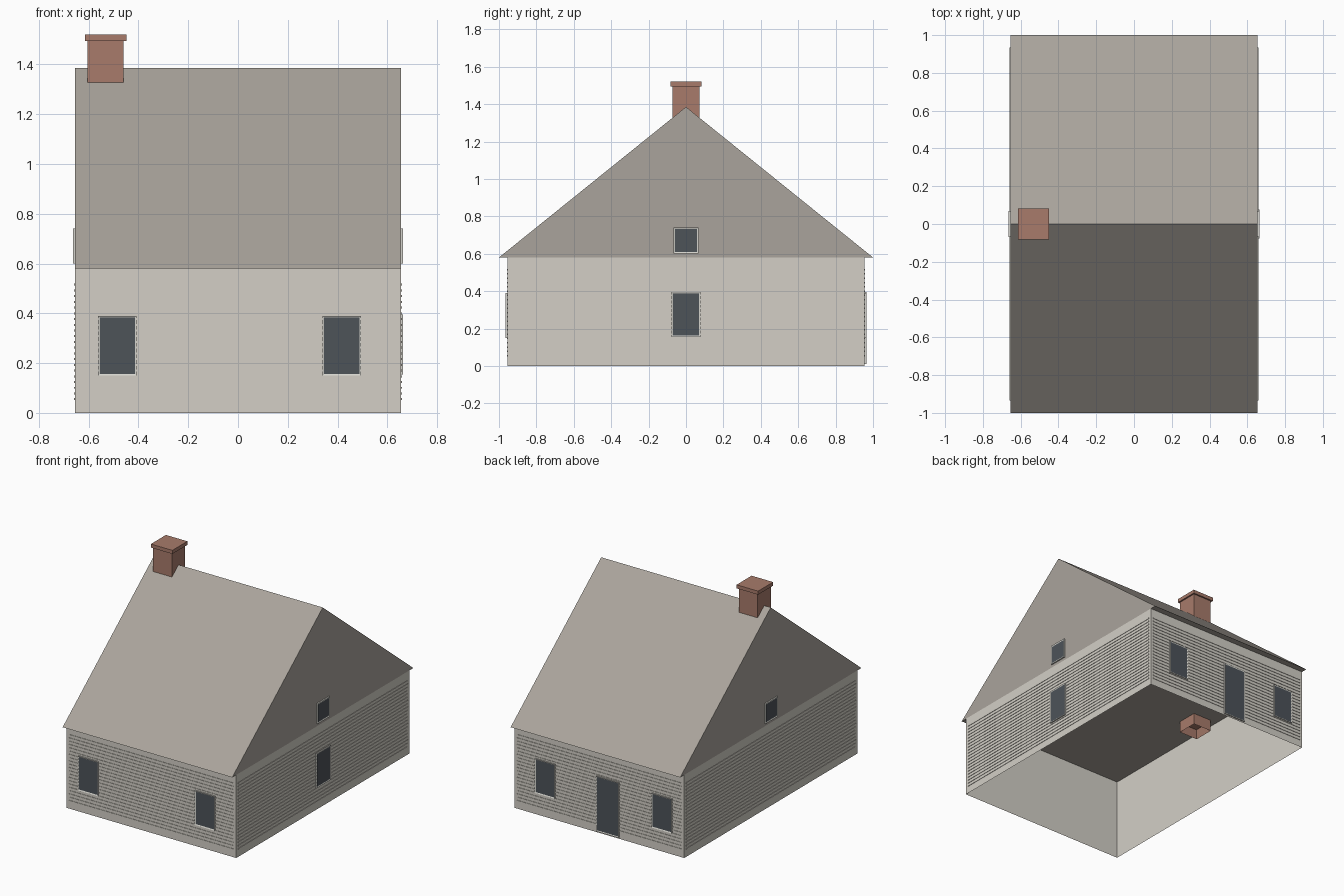
import bpy, bmesh
from mathutils import Matrix, Vector

cube = bpy.data.objects.get("Cube")
if cube:
    bpy.data.objects.remove(cube, do_unlink=True)


def material(name, rgb):
    lin = [((c / 255 + 0.055) / 1.055) ** 2.4 for c in rgb] + [1.0]
    mat = bpy.data.materials.new(name)
    mat.use_nodes = True
    mat.diffuse_color = lin
    bsdf = next(n for n in mat.node_tree.nodes if n.type == 'BSDF_PRINCIPLED')
    bsdf.inputs["Base Color"].default_value = lin
    bsdf.inputs["Roughness"].default_value = 0.9
    return mat


SIDING = material("pale siding", (211, 207, 198))
TRIM = material("window trim", (213, 212, 205))
ROOF = material("grey roof", (170, 164, 156))
BRICK = material("chimney brick", (168, 123, 107))
GLASS = material("dark glass", (77, 83, 89))

HX, HY, EAVE, RIDGE = 0.655, 0.955, 0.58, 1.385


def finish(name, bm, *mats):
    mesh = bpy.data.meshes.new(name)
    bm.to_mesh(mesh)
    bm.free()
    for m in mats:
        mesh.materials.append(m)
    ob = bpy.data.objects.new(name, mesh)
    bpy.context.collection.objects.link(ob)
    return ob


def add_box(bm, lo, hi):
    lo, hi = Vector(lo), Vector(hi)
    size = hi - lo
    mat = Matrix.Translation((lo + hi) / 2) @ Matrix.Diagonal((*size, 1))
    verts = bmesh.ops.create_cube(bm, size=1, matrix=mat)["verts"]
    return list({f for v in verts for f in v.link_faces})


def drop_faces(bm, faces, sign):
    picked = [f for f in faces if f.normal.z * sign > 0.9]
    bmesh.ops.delete(bm, geom=picked, context='FACES_ONLY')


# Each wall has a frame: local x runs along the wall, local -y points outward
WALLS = {
    "front": (Matrix.Translation((0, -HY, 0)), HX),
    "back": (Matrix.Translation((0, HY, 0)) @ Matrix.Rotation(3.14159265, 4, 'Z'), HX),
    "left": (Matrix.Translation((HX, 0, 0)) @ Matrix.Rotation(1.57079633, 4, 'Z'), HY),
    "right": (Matrix.Translation((-HX, 0, 0)) @ Matrix.Rotation(-1.57079633, 4, 'Z'), HY),
}

# Walls: a shell open below and above
bm = bmesh.new()
faces = add_box(bm, (-HX, -HY, 0), (HX, HY, EAVE))
bm.normal_update()
drop_faces(bm, [f for f in faces if abs(f.normal.z) > 0.9], 1)
drop_faces(bm, list(bm.faces), -1)
finish("walls", bm, SIDING)

# Siding: thin raised battens on every wall
for side, (frame, half) in WALLS.items():
    bm = bmesh.new()
    for i in range(21):
        z = 0.055 + i * 0.023
        add_box(bm, (-half + 0.02, -0.003, z - 0.004), (half - 0.02, 0, z + 0.004))
    bm.transform(frame)
    finish(side + "_siding", bm, SIDING)

# Roof: closed triangular prism with gable ends
bm = bmesh.new()
profile = [bm.verts.new((-HX, y, z)) for y, z in ((-1, EAVE), (1, EAVE), (0, RIDGE))]
end = bm.faces.new(profile)
ext = bmesh.ops.extrude_face_region(bm, geom=[end], use_keep_orig=True)
moved = [g for g in ext["geom"] if isinstance(g, bmesh.types.BMVert)]
bmesh.ops.translate(bm, verts=moved, vec=(2 * HX, 0, 0))
bmesh.ops.recalc_face_normals(bm, faces=bm.faces)
finish("roof", bm, ROOF)


# Openings: a trim plate with a slightly recessed pane
def opening(name, side, x, z0, z1, width, border=0.01):
    bm = bmesh.new()
    faces = add_box(bm, (x - width / 2, -0.009, z0), (x + width / 2, 0, z1))
    bm.normal_update()
    pane = next(f for f in faces if f.normal.y < -0.9)
    bmesh.ops.inset_region(bm, faces=[pane], thickness=border, depth=0)
    bmesh.ops.translate(bm, verts=pane.verts, vec=(0, 0.003, 0))
    pane.material_index = 1
    bm.transform(WALLS[side][0])
    finish(name, bm, TRIM, GLASS)


for label, x in (("right", -0.485), ("left", 0.417)):
    opening("front_window_" + label, "front", x, 0.15, 0.39, 0.155)
    opening("back_window_" + label, "back", -x, 0.15, 0.39, 0.155)
opening("back_door", "back", 0.066, 0.01, 0.395, 0.175)
opening("left_window", "left", 0, 0.155, 0.395, 0.155)
for side in ("left", "right"):
    opening(side + "_gable_window", side, 0, 0.6, 0.74, 0.135, 0.012)

# Chimney: a stack through the roof, recessed underneath, with a cap
CX, R = -0.532, 0.0725
bm = bmesh.new()
faces = add_box(bm, (CX - R, -R, 0.5), (CX + R, R, 1.5))
bm.normal_update()
under = next(f for f in faces if f.normal.z < -0.9)
bmesh.ops.inset_region(bm, faces=[under], thickness=0.02, depth=0)
bmesh.ops.translate(bm, verts=under.verts, vec=(0, 0, 0.06))
finish("chimney_stack", bm, BRICK)

bm = bmesh.new()
C = 0.083
add_box(bm, (CX - C, -C, 1.495), (CX + C, C, 1.52))
finish("chimney_cap", bm, BRICK)
